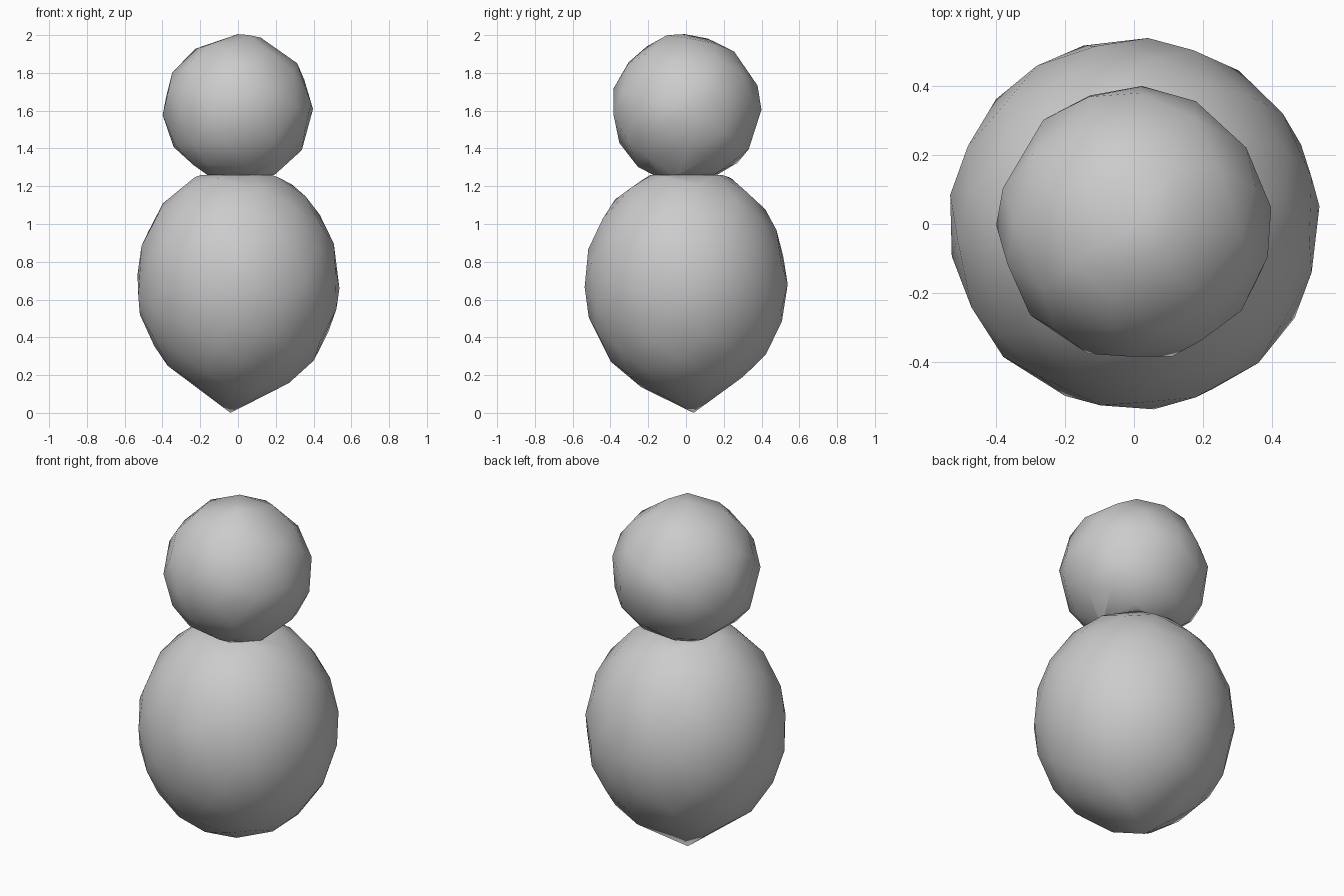
import bpy, bmesh, math, random
from mathutils import Vector, Euler

default = bpy.data.objects.get("Cube")
if default:
    bpy.data.objects.remove(default, do_unlink=True)

random.seed(4)
NECK_Z = 1.26

grey = bpy.data.materials.new("plain_grey")
grey.use_nodes = True
colour = (0.6, 0.6, 0.6, 1)
grey.diffuse_color = colour
grey.node_tree.nodes["Principled BSDF"].inputs["Base Color"].default_value = colour


def ball_points(count, jitter):
    """Evenly spread, slightly irregular unit directions."""
    golden = math.pi * (3 - math.sqrt(5))
    points = []
    for i in range(count):
        z = 1 - 2 * (i + 0.5) / count
        r = math.sqrt(1 - z * z)
        p = Vector((r * math.cos(i * golden), r * math.sin(i * golden), z))
        p += Vector([random.uniform(-jitter, jitter) for _ in range(3)])
        points.append(p.normalized())
    return points


def hull_part(name, points, keep_above, angle):
    """Wrap points in a triangulated skin and trim it flat at the neck."""
    bm = bmesh.new()
    for p in points:
        bm.verts.new(p)
    bmesh.ops.convex_hull(bm, input=bm.verts[:])
    cut = bmesh.ops.bisect_plane(
        bm, geom=bm.verts[:] + bm.edges[:] + bm.faces[:],
        plane_co=(0, 0, NECK_Z), plane_no=(0, 0, 1),
        clear_inner=keep_above, clear_outer=not keep_above)
    rim = [e for e in cut["geom_cut"] if isinstance(e, bmesh.types.BMEdge)]
    bmesh.ops.contextual_create(bm, geom=rim)
    bmesh.ops.recalc_face_normals(bm, faces=bm.faces[:])
    mesh = bpy.data.meshes.new(name)
    bm.to_mesh(mesh)
    bm.free()
    mesh.materials.append(grey)
    obj = bpy.data.objects.new(name, mesh)
    bpy.context.collection.objects.link(obj)
    bpy.ops.object.select_all(action="DESELECT")
    obj.select_set(True)
    bpy.context.view_layer.objects.active = obj
    bpy.ops.object.shade_smooth_by_angle(angle=math.radians(angle))
    return obj


# Egg-shaped body with a slightly pointed underside
body_points = [Vector((p.x * 0.54, p.y * 0.54, 0.69 + p.z * 0.62))
               for p in ball_points(110, 0.05)]
body_points.append(Vector((-0.04, 0.04, 0.0)))
hull_part("body", body_points, False, 50)

# Coarse round head resting on the flat top of the body
tilt = Euler((0.25, 0.15, 0.6)).to_matrix()
head_points = [tilt @ p * 0.4 + Vector((0, 0, 1.605))
               for p in ball_points(64, 0.08)]
head_points.append(Vector((0.06, -0.1, 2.0)))
hull_part("head", head_points, True, 32)
